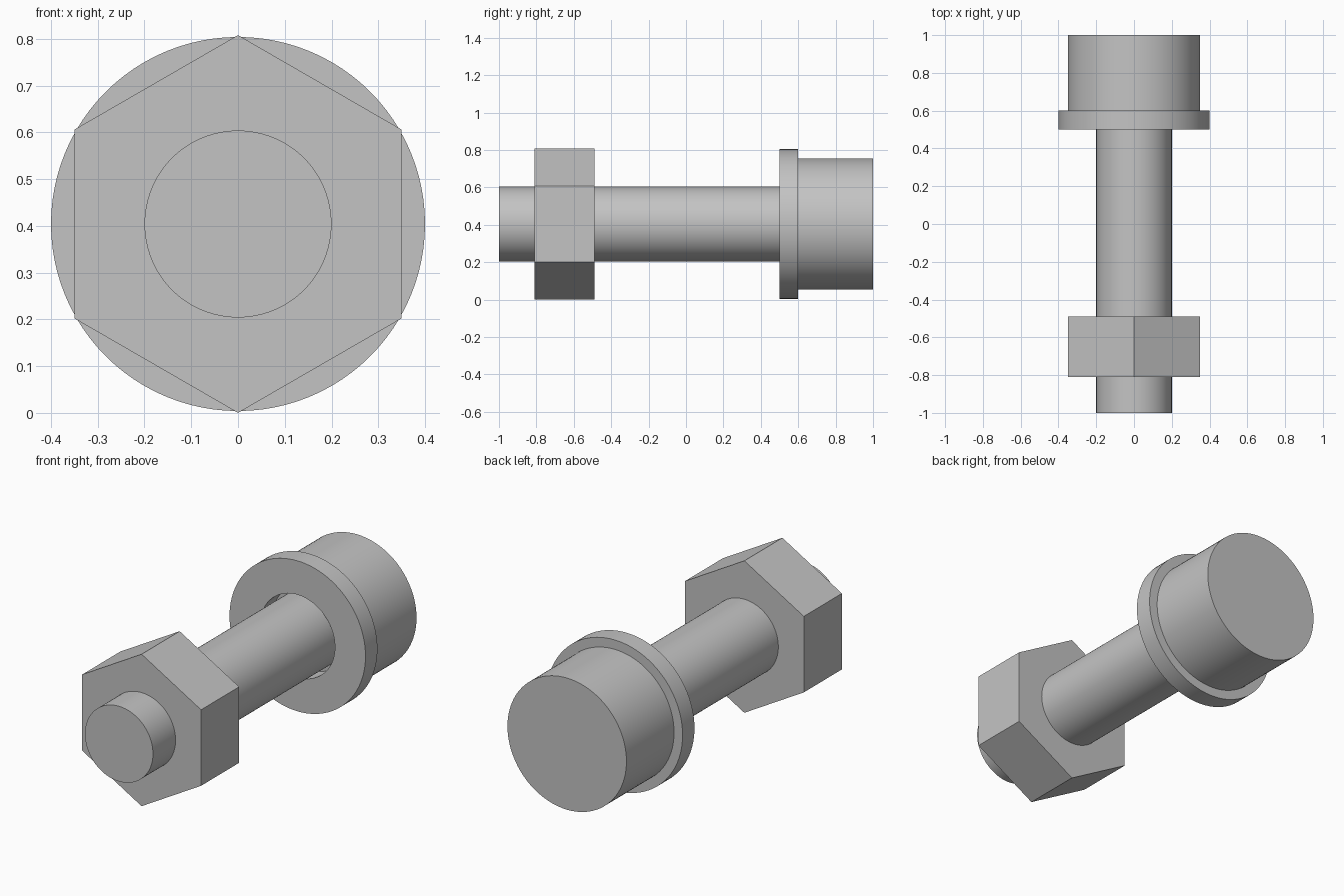
import bpy, bmesh, math
from mathutils import Vector

if "Cube" in bpy.data.objects:
    bpy.data.objects.remove(bpy.data.objects["Cube"], do_unlink=True)

AXIS_Z = 0.404
SHAFT_R = 0.2

steel = bpy.data.materials.new("grey_steel")
colour = (0.55, 0.55, 0.55, 1)
steel.diffuse_color = colour
steel.use_nodes = True
steel.node_tree.nodes["Principled BSDF"].inputs["Base Color"].default_value = colour


def turned_part(name, profile, sides=96, closed=False):
    """Spin a (radius, y) profile around the long axis of the bolt."""
    bm = bmesh.new()
    verts = [bm.verts.new((0, y, r)) for r, y in profile]
    edges = [bm.edges.new(pair) for pair in zip(verts, verts[1:])]
    if closed:
        edges.append(bm.edges.new((verts[-1], verts[0])))
    bmesh.ops.spin(bm, geom=verts + edges, cent=(0, 0, 0), axis=Vector((0, 1, 0)),
                   angle=math.tau, steps=sides)
    bmesh.ops.remove_doubles(bm, verts=bm.verts, dist=0.0001)
    # Cap the open ends of solid parts with single flat faces
    if not closed:
        bmesh.ops.holes_fill(bm, edges=[e for e in bm.edges if e.is_boundary], sides=0)
    bmesh.ops.recalc_face_normals(bm, faces=bm.faces)
    mesh = bpy.data.meshes.new(name)
    bm.to_mesh(mesh)
    bm.free()
    mesh.materials.append(steel)
    part = bpy.data.objects.new(name, mesh)
    part.location.z = AXIS_Z
    bpy.context.collection.objects.link(part)
    bpy.ops.object.select_all(action='DESELECT')
    part.select_set(True)
    bpy.context.view_layer.objects.active = part
    bpy.ops.object.shade_smooth_by_angle(angle=math.radians(30))
    return part


# Bolt: plain shaft and round head
turned_part("shaft", [(SHAFT_R, -1), (SHAFT_R, 0.6)])
turned_part("head", [(0.35, 0.6), (0.35, 1)])

# Washer with a slightly loose hole
turned_part("washer", [(0.22, 0.5), (0.4, 0.5), (0.4, 0.6), (0.22, 0.6)], closed=True)

# Six-sided nut, corners at top and bottom
turned_part("hex_nut", [(AXIS_Z, -0.81), (AXIS_Z, -0.49)], sides=6)
